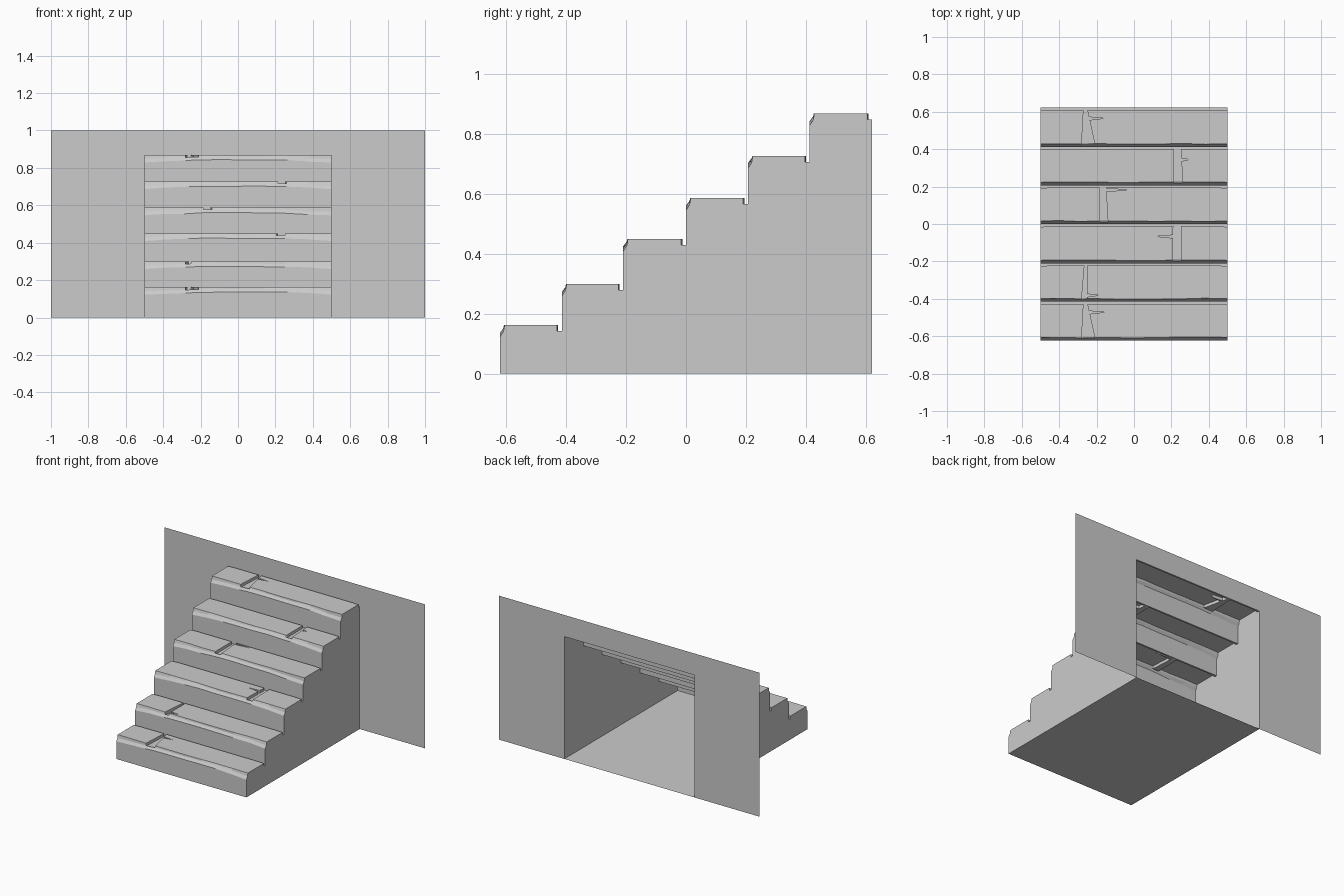
import bpy
import bmesh
import random

random.seed(4)
if "Cube" in bpy.data.objects:
    bpy.data.objects.remove(bpy.data.objects["Cube"], do_unlink=True)

stone = bpy.data.materials.new("grey stone")
stone.use_nodes = True
GREY = (0.6, 0.6, 0.6, 1)
stone.diffuse_color = GREY
stone.node_tree.nodes["Principled BSDF"].inputs["Base Color"].default_value = GREY

HALF, BACK = 0.5, 0.622
GROOVE = 0.02
FRONTS = [-0.622, -0.415, -0.21, 0.0, 0.207, 0.413, BACK]
TOPS = [0.163, 0.3, 0.45, 0.587, 0.727, 0.87]
# Crack in each tread: left front, left back, right front, right back,
# then the chip's side, depth fraction and length
CRACKS = [
    (-0.28, -0.27, -0.21, -0.25, 1, 0.75, 0.08),
    (-0.28, -0.265, -0.25, -0.25, 1, 0.1, 0.06),
    (0.205, 0.21, 0.25, 0.25, -1, 0.7, 0.09),
    (-0.185, -0.185, -0.14, -0.15, 1, 0.93, 0.12),
    (0.215, 0.215, 0.26, 0.25, 1, 0.68, 0.04),
    (-0.28, -0.27, -0.21, -0.25, 1, 0.75, 0.08),
]


def finish(bm, name):
    bmesh.ops.remove_doubles(bm, verts=bm.verts, dist=0.0002)
    bmesh.ops.recalc_face_normals(bm, faces=bm.faces)
    mesh = bpy.data.meshes.new(name)
    bm.to_mesh(mesh)
    bm.free()
    mesh.materials.append(stone)
    obj = bpy.data.objects.new(name, mesh)
    bpy.context.collection.objects.link(obj)
    return obj


def face(bm, points):
    bm.faces.new([bm.verts.new(p) for p in points])


def strip(bm, a, b):
    for i in range(len(a) - 1):
        face(bm, [a[i], a[i + 1], b[i + 1], b[i]])


def at_height(points, z):
    return [(p[0], p[1], z) for p in points]


def spaced(a, b):
    n = max(2, round((b - a) / 0.12))
    return [a + (b - a) * i / n for i in range(n + 1)]


def worn_edge(x, yf, top):
    """Riser top, chamfer top and tread front at one place along a step."""
    end = min(1, (abs(x) / HALF) ** 2)
    jitter = 0 if end > 0.99 else random.uniform(-0.003, 0.003)
    return ((x, yf, top - 0.025 - 0.016 * end + jitter),
            (x, yf + 0.012, top - 0.009 - 0.013 * end + jitter),
            (x, yf + 0.016 + jitter, top))


def crack_side(front, back, xf, xb, chip):
    """Path from front to back, with an optional thin triangular chip."""
    def on(t):
        return [xf + (xb - xf) * t, front + (back - front) * t]
    path = [on(0)]
    if chip:
        side, t, length = chip
        tip = on(t)
        tip[0] += side * length
        path += [on(t - 0.05), tip, on(t + 0.04)]
    return path + [on(1)]


def build_step(bm, i):
    yf, yb, top = FRONTS[i], FRONTS[i + 1], TOPS[i]
    low = top - GROOVE
    base = TOPS[i - 1] - GROOVE if i else 0
    lf, lb, rf, rb, side, t, length = CRACKS[i]
    left_x, right_x = spaced(-HALF, lf), spaced(rf, HALF)
    edges = [worn_edge(x, yf, top) for x in left_x + right_x]
    split = len(left_x)
    riser, chamfer, lip = [list(row) for row in zip(*edges)]

    # Riser, chamfer and tread nose
    strip(bm, at_height(riser, base), riser)
    strip(bm, riser, chamfer)
    strip(bm, chamfer[:split], lip[:split])
    strip(bm, chamfer[split:], lip[split:])

    # Two worn slabs either side of the crack
    yt = yb - 0.012
    chip = (side, t, length)
    left = crack_side(lip[split - 1][1], yt, lf, lb, chip if side < 0 else None)
    right = crack_side(lip[split][1], yt, rf, rb, chip if side > 0 else None)
    back_l = [(-HALF, yt - 0.004), (-HALF + 0.05, yt), left[-1]]
    back_r = [right[-1], (HALF - 0.05, yt), (HALF, yt - 0.004)]
    face(bm, at_height(lip[:split] + left[1:] + back_l[1::-1], top))
    face(bm, at_height(lip[split:] + back_r[::-1] + right[-2:0:-1], top))
    for path in (left, right, back_l, back_r):
        strip(bm, at_height(path, low), at_height(path, top))

    # Crack floor and the groove behind the slabs
    face(bm, at_height(left + right[::-1], low))
    face(bm, [chamfer[split - 1], chamfer[split],
              (*right[0], low), (*left[0], low)])
    groove = back_l + back_r
    strip(bm, at_height(groove, low), [(p[0], yb, low) for p in groove])


# Hollow staircase shell, open at the back
bm = bmesh.new()
for i in range(len(TOPS)):
    build_step(bm, i)

# Side panels follow the end section of the steps
for x in (-HALF, HALF):
    outline = [(x, FRONTS[0], 0)]
    for i, top in enumerate(TOPS):
        yb = FRONTS[i + 1]
        outline += worn_edge(x, FRONTS[i], top)
        outline += [(x, yb - 0.016, top), (x, yb - 0.016, top - GROOVE),
                    (x, yb, top - GROOVE)]
    face(bm, outline + [(x, BACK, 0)])

# Floor under the staircase
face(bm, [(-HALF, FRONTS[0], 0), (HALF, FRONTS[0], 0),
          (HALF, BACK, 0), (-HALF, BACK, 0)])
finish(bm, "staircase")

# Thin wall with a doorway behind the staircase
bm = bmesh.new()
door = TOPS[-1] - GROOVE
wall = [(-1, 0), (-HALF, 0), (-HALF, door), (HALF, door),
        (HALF, 0), (1, 0), (1, 1), (-1, 1)]
face(bm, [(x, BACK, z) for x, z in wall])
finish(bm, "back_wall")
